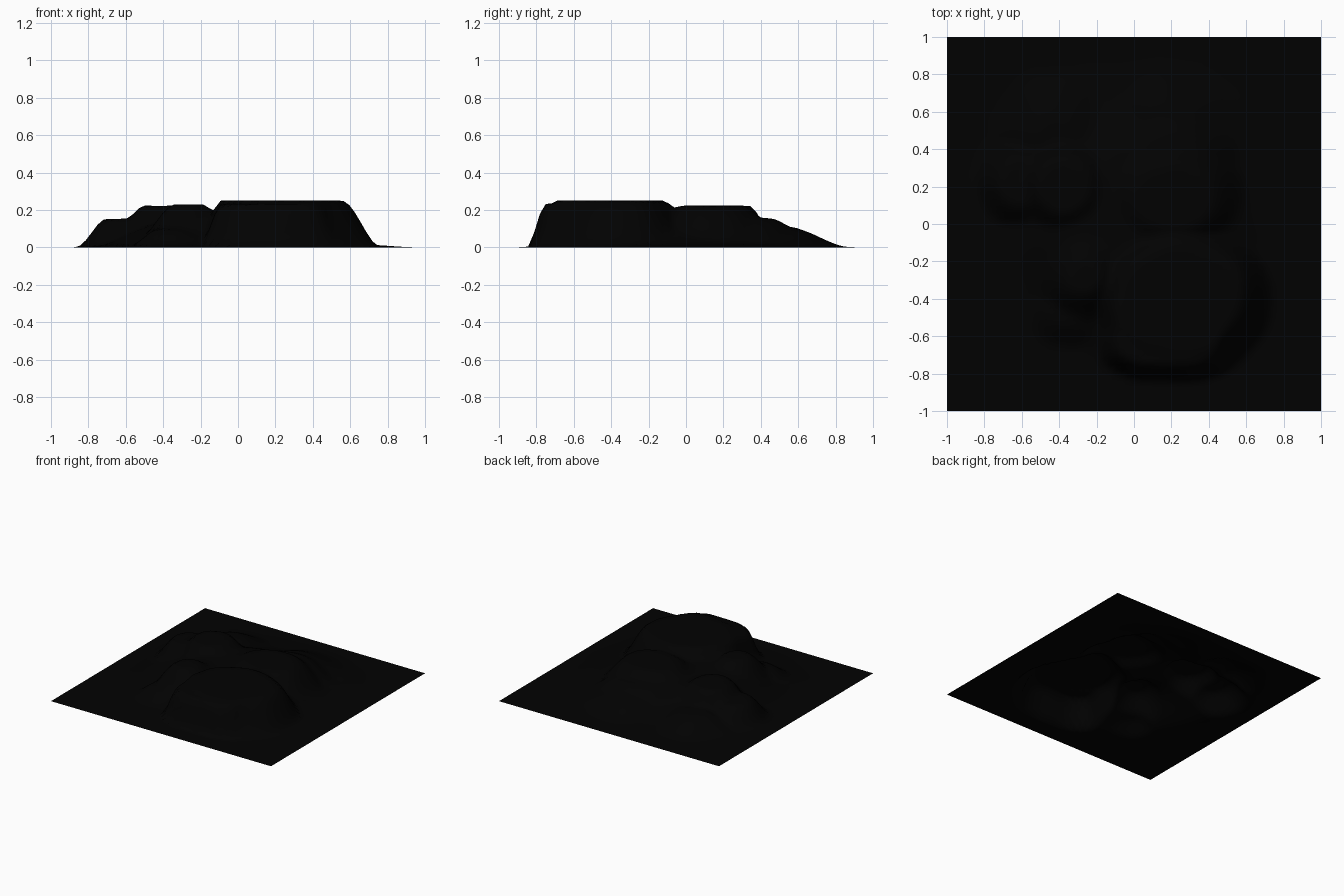
import bpy, bmesh
from mathutils import noise, Vector

# Hills: centre x, centre y, radius x, radius y, flat fraction, height, squareness
HILLS = [
    (0.24, -0.39, 0.54, 0.46, 0.58, 0.25, 2),      # main plateau
    (0.18, -0.55, 0.41, 0.305, 0.68, 0.232, 2.8),  # steep front of plateau
    (-0.28, -0.28, 0.31, 0.34, 0.20, 0.232, 2),    # front left knoll
    (-0.36, -0.46, 0.26, 0.26, 0.20, 0.10, 2),     # foot of knoll
    (-0.36, 0.21, 0.32, 0.32, 0.38, 0.222, 2),     # left hill
    (-0.58, 0.22, 0.30, 0.28, 0.36, 0.153, 2),     # left shoulder
    (0.20, 0.14, 0.47, 0.40, 0.38, 0.222, 2),      # back hill
    (0.20, 0.36, 0.44, 0.36, 0.25, 0.155, 2),      # back slope
    (-0.42, 0.50, 0.36, 0.34, 0.20, 0.11, 2),      # back left rise
    (0.18, 0.52, 0.48, 0.36, 0.12, 0.10, 2),       # back right rise
    (-0.02, 0.00, 0.80, 0.82, 0.30, 0.17, 2),      # common base
    (0.02, 0.00, 0.93, 0.93, 0.60, 0.02, 2.5),     # thin skirt
]


def hill(x, y, cx, cy, rx, ry, flat, h, p):
    d = (abs((x - cx) / rx) ** p + abs((y - cy) / ry) ** p) ** (1 / p)
    t = min(1.0, max(0.0, (1 - d) / (1 - flat)))
    return h * t * t * (3 - 2 * t)


def height(x, y):
    # Wobble the outlines a little, blend the hills softly, level the top
    n = noise.noise_vector(Vector((x * 4, y * 4, 0.3))) * 0.03
    z = sum(hill(x + n.x, y + n.y, *p) ** 9 for p in HILLS) ** (1 / 9)
    cap = 0.25 if y < -0.02 and x > -0.2 else 0.23
    return min(cap, z)


# Terrain sheet
bm = bmesh.new()
bmesh.ops.create_grid(bm, x_segments=64, y_segments=64, size=1.0)
for v in bm.verts:
    v.co.z = height(v.co.x, v.co.y)
for f in bm.faces:
    f.smooth = True
mesh = bpy.data.meshes.new("terrain")
bm.to_mesh(mesh)
bm.free()
terrain = bpy.data.objects.new("terrain", mesh)
bpy.context.collection.objects.link(terrain)

# Near-black ground
mat = bpy.data.materials.new("dark_ground")
mat.diffuse_color = (0.0004, 0.0004, 0.0004, 1)
mesh.materials.append(mat)
